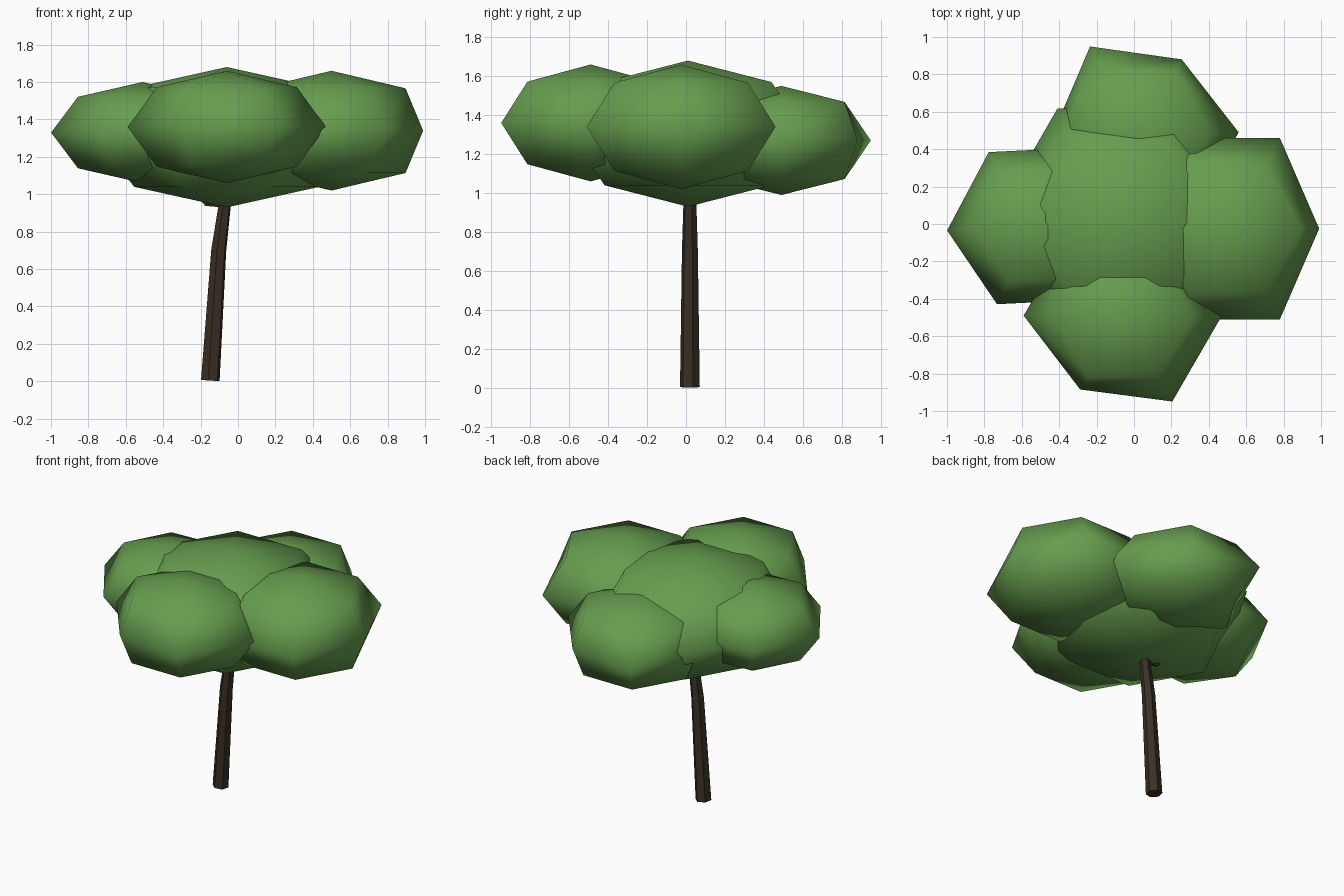
import bpy, bmesh, math
from mathutils import Vector

if "Cube" in bpy.data.objects:
    bpy.data.objects.remove(bpy.data.objects["Cube"])


def material(name, rgb):
    m = bpy.data.materials.new(name)
    m.diffuse_color = (*rgb, 1)
    m.use_nodes = True
    m.node_tree.nodes["Principled BSDF"].inputs["Base Color"].default_value = m.diffuse_color
    return m


LEAF = material("leaf green", (0.135, 0.34, 0.078))
BARK = material("dark bark", (0.042, 0.029, 0.018))


def finish(name, bm, mat, smooth):
    bmesh.ops.recalc_face_normals(bm, faces=bm.faces)
    me = bpy.data.meshes.new(name)
    bm.to_mesh(me)
    bm.free()
    me.materials.append(mat)
    for p in me.polygons:
        p.use_smooth = smooth
    ob = bpy.data.objects.new(name, me)
    bpy.context.collection.objects.link(ob)
    return ob


def clump(name, centre, radii, turn=0, pulls={}):
    """Six-sided, four-ring squashed ball; pulls scales single equator corners."""
    bm = bmesh.new()
    c, (rx, ry, rz) = Vector(centre), radii

    def ring(lat):
        out = []
        for i in range(6):
            a = math.radians(60 * i + turn)
            k = math.cos(lat) * (pulls.get(i, 1) if lat == 0 else 1)
            out.append(bm.verts.new(c + Vector((rx * k * math.cos(a), ry * k * math.sin(a),
                                                rz * math.sin(lat)))))
        return out

    rings = [ring(lat) for lat in (-math.pi / 4, 0, math.pi / 4)]
    low = bm.verts.new(c - Vector((0, 0, rz)))
    high = bm.verts.new(c + Vector((0, 0, rz)))
    for i in range(6):
        j = (i + 1) % 6
        bm.faces.new((low, rings[0][j], rings[0][i]))
        bm.faces.new((high, rings[2][i], rings[2][j]))
        for a, b in zip(rings, rings[1:]):
            bm.faces.new((a[i], a[j], b[j], b[i]))
    return finish(name, bm, LEAF, True)


def limb(name, path, sides=6, turn=0):
    """Tapered tube through (x, y, z, radius) points."""
    bm = bmesh.new()
    rings = []
    pts = [Vector(p[:3]) for p in path]
    for n, p in enumerate(path):
        d = pts[min(n + 1, len(pts) - 1)] - pts[max(n - 1, 0)]
        q = Vector((0, 0, 1)).rotation_difference(d)
        rings.append([bm.verts.new(pts[n] + q @ Vector((
            p[3] * math.cos(math.tau * i / sides + turn),
            p[3] * math.sin(math.tau * i / sides + turn), 0))) for i in range(sides)])
    for a, b in zip(rings, rings[1:]):
        for i in range(sides):
            j = (i + 1) % sides
            bm.faces.new((a[i], a[j], b[j], b[i]))
    bm.faces.new(rings[0])
    bm.faces.new(rings[-1])
    return finish(name, bm, BARK, False)


# Leaf canopy
clump("centre_foliage", (-0.06, 0.01, 1.305), (0.70, 0.70, 0.375))
clump("left_foliage", (-0.51, -0.01, 1.33), (0.49, 0.47, 0.27), turn=3)
clump("right_foliage", (0.50, -0.025, 1.34), (0.56, 0.56, 0.32), pulls={0: 0.875})
clump("front_foliage", (-0.06, -0.49, 1.36), (0.53, 0.53, 0.30), pulls={4: 0.86})
clump("back_foliage", (0.03, 0.49, 1.27), (0.53, 0.53, 0.28), pulls={1: 0.85, 3: 0.87})
clump  # all clumps overlap into one crown

# Leaning trunk and the small branch hidden under the crown
limb("trunk", [(-0.148, 0.02, 0.004, 0.052), (-0.103, 0.02, 0.70, 0.042),
               (-0.07, 0.02, 0.95, 0.034), (-0.04, 0.02, 1.15, 0.025)], turn=0.3)
limb("branch", [(-0.09, 0.02, 0.94, 0.012), (-0.17, 0.02, 0.945, 0.011),
                (-0.30, 0.02, 1.10, 0.008)], sides=5)
